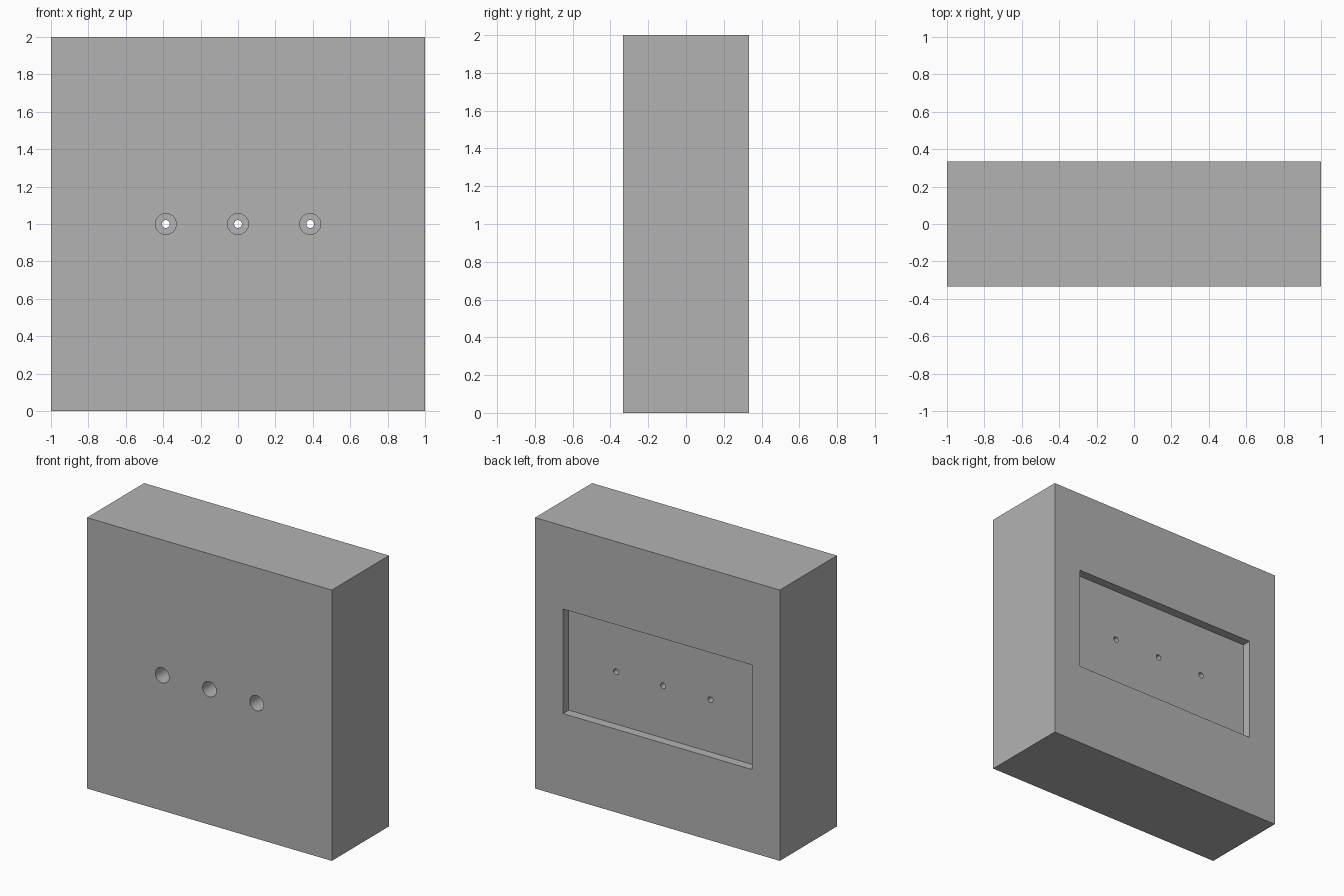
import bpy
import math

cube = bpy.data.objects.get("Cube")
if cube:
    bpy.data.objects.remove(cube, do_unlink=True)

WIDTH, DEPTH, HEIGHT = 2.0, 0.667, 2.0
FRONT, BACK, MID = -DEPTH / 2, DEPTH / 2, HEIGHT / 2
POCKET_W, POCKET_H, POCKET_D = 1.543, 0.772, 0.067
HOLE_SPACING = 0.386
BORE_R, BORE_END = 0.056, 0.13
SCREW_R = 0.021

grey = bpy.data.materials.new("plain_grey")
grey.use_nodes = True
colour = (0.448, 0.448, 0.448, 1)
grey.diffuse_color = colour
grey.node_tree.nodes["Principled BSDF"].inputs["Base Color"].default_value = colour


def box(name, size, centre):
    bpy.ops.mesh.primitive_cube_add(size=1, location=centre)
    ob = bpy.context.object
    ob.name = name
    ob.scale = size
    bpy.ops.object.transform_apply(location=False, rotation=False, scale=True)
    ob.data.materials.append(grey)
    return ob


def rod(name, radius, x, y0, y1):
    """Cylinder running along y from y0 to y1."""
    bpy.ops.mesh.primitive_cylinder_add(
        vertices=48, radius=radius, depth=y1 - y0,
        location=(x, (y0 + y1) / 2, MID), rotation=(math.pi / 2, 0, 0))
    ob = bpy.context.object
    ob.name = name
    ob.data.materials.append(grey)
    return ob


def cut(target, cutter):
    cutter.hide_render = True
    mod = target.modifiers.new("cut", 'BOOLEAN')
    mod.operation = 'DIFFERENCE'
    mod.solver = 'EXACT'
    mod.object = cutter
    bpy.context.view_layer.objects.active = target
    bpy.ops.object.modifier_apply(modifier=mod.name)
    bpy.data.objects.remove(cutter, do_unlink=True)


# Main block
block = box("mounting_block", (WIDTH, DEPTH, HEIGHT), (0, 0, MID))

# Shallow rectangular pocket in the back
cut(block, box("pocket_cutter", (POCKET_W, POCKET_D * 2, POCKET_H), (0, BACK, MID)))

# Three screw holes, each with a wide bore from the front
for i in (-1, 0, 1):
    x = i * HOLE_SPACING
    cut(block, rod("bore_cutter", BORE_R, x, FRONT - 0.1, BORE_END))
    cut(block, rod("screw_cutter", SCREW_R, x, BORE_END - 0.1, BACK + 0.1))

# Round hole walls, crisp edges
bpy.ops.object.select_all(action='DESELECT')
block.select_set(True)
bpy.context.view_layer.objects.active = block
bpy.ops.object.shade_smooth_by_angle(angle=math.radians(30))
